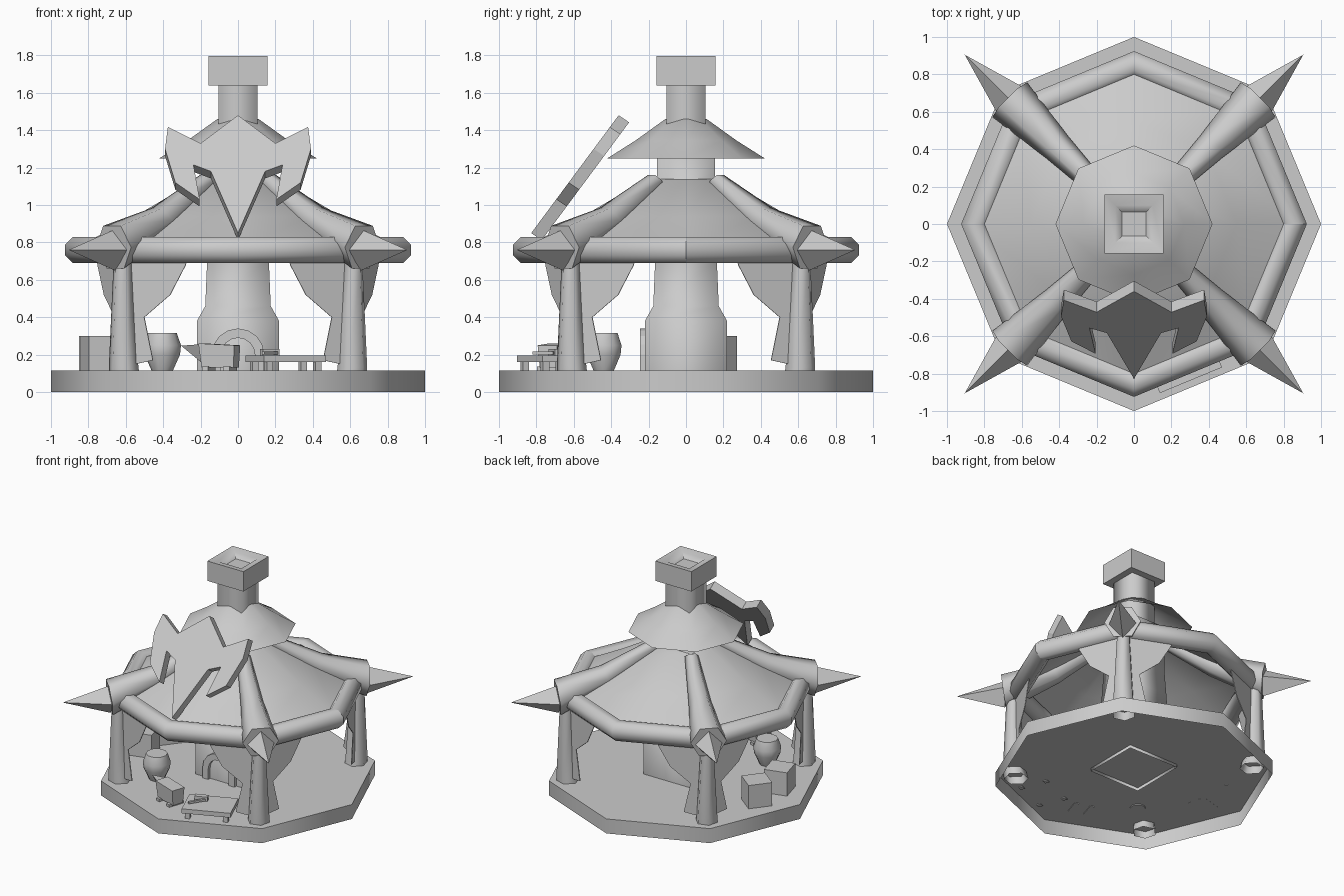
import bpy, math
from mathutils import Vector, Matrix

if "Cube" in bpy.data.objects:
    bpy.data.objects.remove(bpy.data.objects["Cube"])

PI = math.pi


def make(name, verts, faces, loc=(0, 0, 0), rot=0.0, smooth=0):
    """Mesh object with outward normals; smooth is the shading angle in degrees."""
    me = bpy.data.meshes.new(name)
    me.from_pydata([tuple(v) for v in verts], [], faces)
    me.update()
    ob = bpy.data.objects.new(name, me)
    bpy.context.collection.objects.link(ob)
    ob.location = loc
    ob.rotation_euler = (0, 0, rot)
    bpy.context.view_layer.objects.active = ob
    bpy.ops.object.select_all(action='DESELECT')
    ob.select_set(True)
    bpy.ops.object.mode_set(mode='EDIT')
    bpy.ops.mesh.select_all(action='SELECT')
    bpy.ops.mesh.normals_make_consistent(inside=False)
    bpy.ops.object.mode_set(mode='OBJECT')
    if smooth:
        bpy.ops.object.shade_smooth_by_angle(angle=math.radians(smooth))
    return ob


def loft(name, rings, caps=(True, True), **kw):
    """Skin a list of equal-length vertex rings."""
    n = len(rings[0])
    verts = [v for r in rings for v in r]
    faces = [(i * n + j, i * n + (j + 1) % n, (i + 1) * n + (j + 1) % n, (i + 1) * n + j)
             for i in range(len(rings) - 1) for j in range(n)]
    if caps[0]:
        faces.append(tuple(range(n))[::-1])
    if caps[1]:
        faces.append(tuple(range((len(rings) - 1) * n, len(rings) * n)))
    return make(name, verts, faces, **kw)


def ngon(n, r, z, phase=0.0, x=0.0):
    return [(x + r * math.cos(phase + 2 * PI * i / n), r * math.sin(phase + 2 * PI * i / n), z)
            for i in range(n)]


def turned(name, n, profile, phase=0.0, caps=(True, True), **kw):
    return loft(name, [ngon(n, r, z, phase) for r, z in profile], caps, **kw)


def square(name, profile, **kw):
    """Square tower from (half width, height) pairs."""
    return turned(name, 4, [(h * math.sqrt(2), z) for h, z in profile], PI / 4, **kw)


def box(name, size, loc, rot=0.0):
    x, y, z = (s / 2 for s in size)
    lower = [(-x, -y, -z), (x, -y, -z), (x, y, -z), (-x, y, -z)]
    return loft(name, [lower, [(a, b, -c) for a, b, c in lower]], loc=loc, rot=rot)


def plate(name, pts, depth, **kw):
    """Extrude an outline of 3D points along a vector."""
    a = [Vector(p) for p in pts]
    return loft(name, [a, [p + Vector(depth) for p in a]], **kw)


# Octagonal floor, open underneath
turned("floor_slab", 8, [(1, 0), (1, 0.115)], caps=(False, True), smooth=50)

# Eave ring
tube = []
for i in range(8):
    a = i * PI / 4
    tube.append([((0.853 + 0.077 * math.cos(t * PI / 4 + PI / 8)) * math.cos(a),
                  (0.853 + 0.077 * math.cos(t * PI / 4 + PI / 8)) * math.sin(a),
                  0.76 + 0.076 * math.sin(t * PI / 4 + PI / 8)) for t in range(8)])
loft("eave_ring", tube + [tube[0]], (False, False), smooth=60)

# Lower and upper roofs
turned("lower_roof", 8, [(0.87, 0.77), (0.55, 0.94), (0.21, 1.14), (0.1, 1.14)],
       caps=(False, False), smooth=50)
turned("upper_roof", 8, [(0.42, 1.25), (0.27, 1.345), (0.11, 1.46)], caps=(False, True), smooth=50)

# Central hearth pillar, chimney and dished cap
square("hearth_pillar", [(0.22, 0.09), (0.22, 0.38), (0.175, 0.46), (0.165, 0.7), (0.155, 0.9), (0.155, 1.26)],
       caps=(False, True), smooth=100)
square("chimney", [(0.105, 1.25), (0.105, 1.66)], caps=(False, False), smooth=100)
square("chimney_cap", [(0.158, 1.64), (0.158, 1.797), (0.1, 1.785), (0.065, 1.755)], smooth=40)

# Hearth arch on the front of the pillar
arc = [PI * i / 8 for i in range(9)]


def arch(r, h):
    return ([(r, -0.245, 0.115)] + [(r * math.cos(a), -0.245, h + r * math.sin(a)) for a in arc]
            + [(-r, -0.245, 0.115)])


plate("hearth_arch", arch(0.14, 0.2) + arch(0.09, 0.2)[::-1], (0, 0.05, 0))

# Four corners: post, rafter, spike, bracket boards
for k in range(4):
    rot = PI / 4 + k * PI / 2
    c, s = math.cos(rot), math.sin(rot)
    loft("corner_post", [ngon(6, r, z, 0, x) for x, r, z in
                         [(0.85, 0.088, 0.055), (0.865, 0.082, 0.13), (0.872, 0.052, 0.66), (0.872, 0.05, 0.76)]],
         caps=(False, True), rot=rot, smooth=70)

    rings = []
    for x, z, r, tilt in [(0.23, 1.13, 0.05, 0.75), (0.58, 0.92, 0.083, 0.5), (0.94, 0.775, 0.132, 0.12)]:
        rings.append([(x + r * math.sin(t) * math.sin(tilt), r * math.cos(t),
                       z + r * math.sin(t) * math.cos(tilt)) for t in
                      [i * PI / 3 for i in range(6)]])
    loft("rafter", rings, rot=rot, smooth=70)

    spike = [(0.93, 0.1, 0.76), (0.93, 0, 0.87), (0.93, -0.1, 0.76), (0.93, 0, 0.65), (1.28, 0, 0.76)]
    make("rafter_spike", spike, [(0, 1, 4), (1, 2, 4), (2, 3, 4), (3, 0, 4), (3, 2, 1, 0)], rot=rot)

    board = [(0, 0.74), (0.37, 0.74), (0.36, 0.68), (0.27, 0.52), (0.12, 0.4), (0.17, 0.17),
             (0.07, 0.15), (0, 0.4)]
    for side in (1, -1):
        d = rot + side * (PI / 2 + PI / 8)
        u = Vector((math.cos(d), math.sin(d), 0))
        n = Vector((-u.y, u.x, 0)) * 0.006
        plate("bracket_board", [u * t + Vector((0, 0, z)) - n / 2 for t, z in board], n,
              loc=(0.865 * c, 0.865 * s, 0))

# Tilted crest sign over the entrance
half = [(0.2, 1.33), (0.375, 1.417), (0.39, 1.3), (0.335, 1.12), (0.205, 1.03),
        (0.238, 1.215), (0.145, 1.18)]
crest = [(0, 1.48)] + half + [(0, 0.85)] + [(-x, z) for x, z in half[::-1]]
plate("crest_sign", [(x, -0.835 + (z - 0.84) * 0.742, z) for x, z in crest], (0, 0.056, -0.038))

# Crates and jar
box("crate", (0.178, 0.178, 0.185), (-0.725, 0.148, 0.207), math.radians(52))
box("crate", (0.176, 0.176, 0.185), (-0.735, -0.125, 0.207), math.radians(15))
turned("jar", 10, [(0.055, 0.11), (0.095, 0.2), (0.1, 0.25), (0.078, 0.315)],
       loc=(-0.405, -0.44, 0), smooth=50)

# Workbench with legs and hammer
ba = PI / 8
bench = Matrix.Translation((0.255, -0.715, 0)) @ Matrix.Rotation(ba, 4, 'Z')
box("bench_top", (0.36, 0.26, 0.035), bench @ Vector((0, 0, 0.178)), ba)
for x in (-0.14, 0.14):
    for y in (-0.1, 0.1):
        box("bench_leg", (0.035, 0.035, 0.055), bench @ Vector((x, y, 0.137)), ba)
box("hammer_head", (0.04, 0.095, 0.035), (0.17, -0.7, 0.214), -1.2)
box("hammer_handle", (0.13, 0.018, 0.016), (0.17, -0.76, 0.21), 1.0)

# Anvil with horn and feet
aloc, ar = (-0.1, -0.71, 0), math.radians(-18)
body = [[(-0.085, -0.045, 0.13), (0.095, -0.045, 0.13), (0.095, 0.045, 0.13), (-0.085, 0.045, 0.13)],
        [(-0.1, -0.055, 0.26), (0.1, -0.055, 0.25), (0.1, 0.055, 0.25), (-0.1, 0.055, 0.26)]]
loft("anvil_body", body, loc=aloc, rot=ar)
horn = [(-0.095, -0.045, 0.255), (-0.095, 0.045, 0.255), (-0.09, 0, 0.15), (-0.215, 0, 0.248)]
make("anvil_horn", horn, [(0, 1, 2), (0, 3, 1), (1, 3, 2), (2, 3, 0)], loc=aloc, rot=ar)
for x in (-0.06, 0.06):
    off = Matrix.Rotation(ar, 3, 'Z') @ Vector((x, 0, 0.123))
    box("anvil_foot", (0.035, 0.13, 0.026), Vector(aloc) + off, ar)
